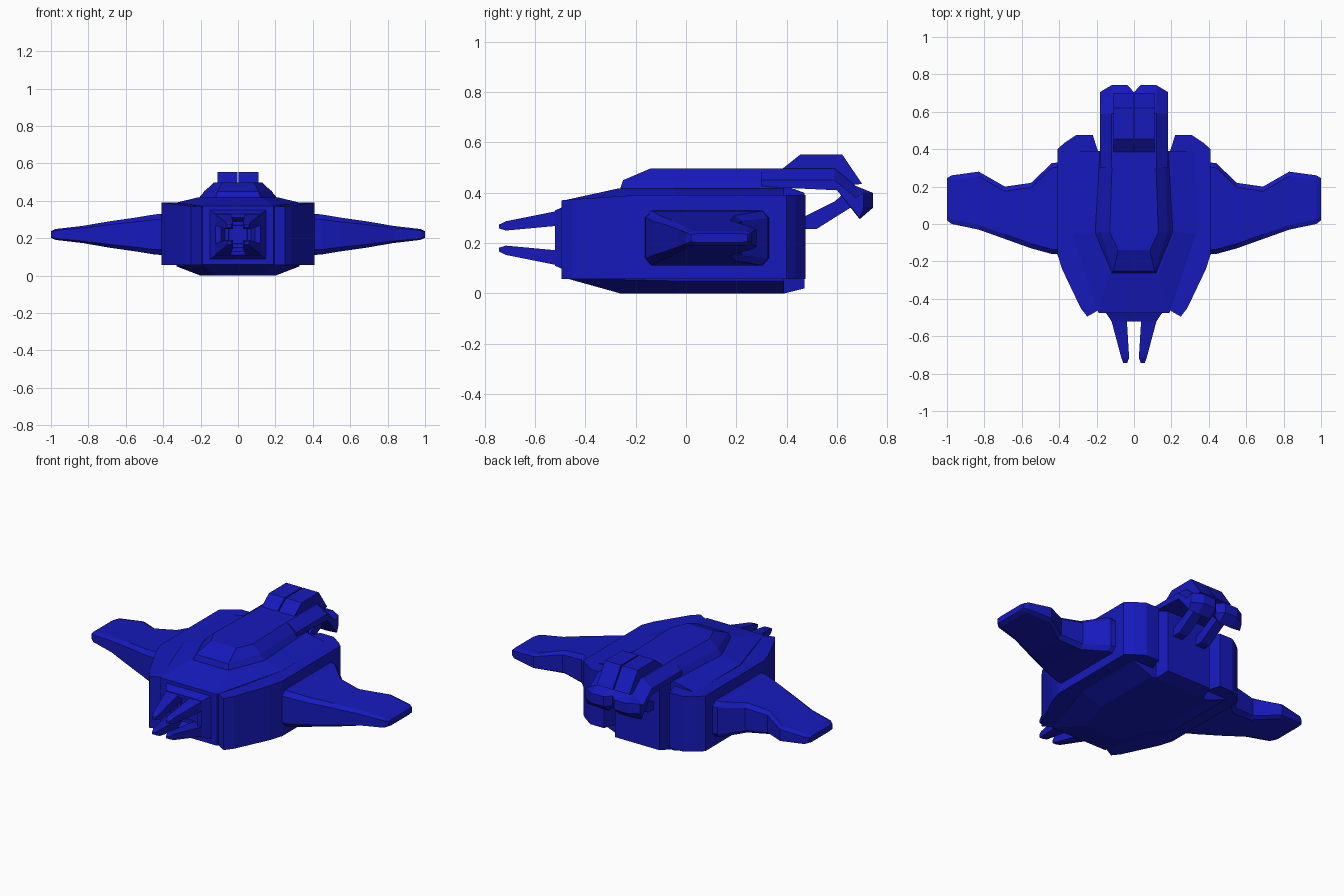
import bpy, bmesh

blue = bpy.data.materials.new("blue_hull")
blue.diffuse_color = (0.008, 0.01, 0.5, 1)


def loft(name, rings, mirror=None, z0=0.0, cap_start=True):
    """Skin equal-length rings of points, cap the ends, optionally mirror about (0, 0, z0)."""
    bm = bmesh.new()
    loops = [[bm.verts.new((x, y, z - z0)) for x, y, z in r] for r in rings]
    n = len(loops[0])
    for a, b in zip(loops, loops[1:]):
        for i in range(n):
            j = (i + 1) % n
            bm.faces.new((a[i], a[j], b[j], b[i]))
    bm.faces.new(loops[-1])
    if cap_start:
        bm.faces.new(loops[0][::-1])
    bmesh.ops.recalc_face_normals(bm, faces=bm.faces)
    mesh = bpy.data.meshes.new(name)
    bm.to_mesh(mesh)
    bm.free()
    obj = bpy.data.objects.new(name, mesh)
    obj.location.z = z0
    mesh.materials.append(blue)
    bpy.context.collection.objects.link(obj)
    if mirror:
        m = obj.modifiers.new("mirror", "MIRROR")
        m.use_axis = mirror
        m.merge_threshold = 0.0005
    return obj


def sym(half, zs):
    """Full symmetric plan outline from its right half; zs gives the height (or one per point)."""
    if not isinstance(zs, (list, tuple)):
        zs = [zs] * len(half)
    right = [(x, y, z) for (x, y), z in zip(half, zs)]
    return right + [(-x, y, z) for x, y, z in reversed(right)]


def rect_y(y, x0, x1, z0, z1):
    return [(x0, y, z0), (x1, y, z0), (x1, y, z1), (x0, y, z1)]


X, XZ = (True, False, False), (True, False, True)

# Central hull with sloped keel and sloped deck
plan = [(0.19, -0.475), (0.33, -0.05), (0.33, 0.39)]
loft("central_hull", [
    sym([(0.13, -0.26), (0.2, -0.04), (0.2, 0.39)], 0.0),
    sym(plan, [0.06, 0.05, 0.05]),
    sym(plan, [0.372, 0.39, 0.39]),
    sym([(0.13, -0.265), (0.215, -0.045), (0.19, 0.39)], 0.418)])

# Raised canopy spine
loft("canopy", [
    sym([(0.12, -0.262), (0.21, -0.045), (0.185, 0.39)], 0.415),
    sym([(0.11, -0.25), (0.18, -0.045), (0.165, 0.39)], 0.45),
    sym([(0.085, -0.14), (0.13, -0.045), (0.115, 0.39)], 0.497)])

# Side pods
pod = [(0.18, -0.455), (0.25, -0.495), (0.285, -0.45), (0.385, -0.24), (0.41, -0.16),
       (0.41, 0.40), (0.37, 0.435), (0.31, 0.475), (0.22, 0.475), (0.19, 0.38)]
top_z = [0.372, 0.37, 0.374, 0.388] + [0.392] * 6
loft("side_pod", [[(x, y, 0.057) for x, y in pod],
                  [(x, y, z) for (x, y), z in zip(pod, top_z)]], X)


# Wings: chamfered sections tapering outwards
def wing_section(x, yf, yb, h):
    c, z = 0.025, 0.22
    k = 0.75 * h
    return [(x, yf, z - k), (x, yf + c, z - h), (x, yb - c, z - h), (x, yb, z - k),
            (x, yb, z + k), (x, yb - c, z + h), (x, yf + c, z + h), (x, yf, z + k)]


loft("wing", [wing_section(*s) for s in (
    (0.36, -0.165, 0.335, 0.11), (0.44, -0.16, 0.325, 0.108), (0.55, -0.13, 0.22, 0.09),
    (0.69, -0.08, 0.20, 0.07), (0.83, -0.03, 0.28, 0.046),
    (0.975, 0.0, 0.26, 0.029), (1.0, 0.02, 0.245, 0.018))], X)

# Nose mount with a stepped opening
loft("nose_mount", [
    rect_y(-0.44, -0.17, 0.17, 0.08, 0.36), rect_y(-0.475, -0.15, 0.15, 0.09, 0.35),
    rect_y(-0.52, -0.12, 0.12, 0.11, 0.33), rect_y(-0.52, -0.09, 0.09, 0.13, 0.31),
    rect_y(-0.48, -0.07, 0.07, 0.15, 0.29), rect_y(-0.48, -0.05, 0.05, 0.17, 0.27),
    rect_y(-0.42, -0.035, 0.035, 0.19, 0.25)])

# Four front prongs
loft("front_prong", [
    rect_y(-0.48, 0.04, 0.135, 0.272, 0.335), rect_y(-0.52, 0.038, 0.12, 0.268, 0.326),
    rect_y(-0.715, 0.026, 0.068, 0.25, 0.287), rect_y(-0.742, 0.036, 0.058, 0.258, 0.274)],
    XZ, z0=0.22)


# Tail shell with split downturned claws
def tail_section(x, top, back, low):
    yz = [(0.30, 0.42), (0.30, top), (0.59, top), (0.675, top - 0.07), (back, 0.40),
          (back, 0.34), (0.69, low), (0.60, 0.41), (0.39, 0.42)]
    return [(x, y, z) for y, z in yz]


loft("tail_shell", [
    tail_section(0.0, 0.497, 0.705, 0.33), tail_section(0.035, 0.497, 0.742, 0.295),
    tail_section(0.12, 0.497, 0.742, 0.295), tail_section(0.183, 0.45, 0.705, 0.30)],
    X, cap_start=False)

# Raised tail caps, split down the middle
cap = [(0.36, 0.47), (0.385, 0.497), (0.455, 0.553), (0.62, 0.553), (0.70, 0.435), (0.64, 0.43)]
loft("tail_cap", [[(x, y, z) for y, z in cap] for x in (0.004, 0.11)], X)

# Rear block under the tail and the struts rising from it
loft("rear_block", [rect_y(0.36, -0.17, 0.17, 0.0, 0.43), rect_y(0.39, -0.17, 0.17, 0.0, 0.43),
                    rect_y(0.47, -0.15, 0.15, 0.02, 0.40)])
strut = [(0.45, 0.255), (0.52, 0.257), (0.66, 0.345), (0.63, 0.40), (0.59, 0.365), (0.45, 0.295)]
loft("tail_strut", [[(x, y, z) for y, z in strut] for x in (0.05, 0.11)], X)
